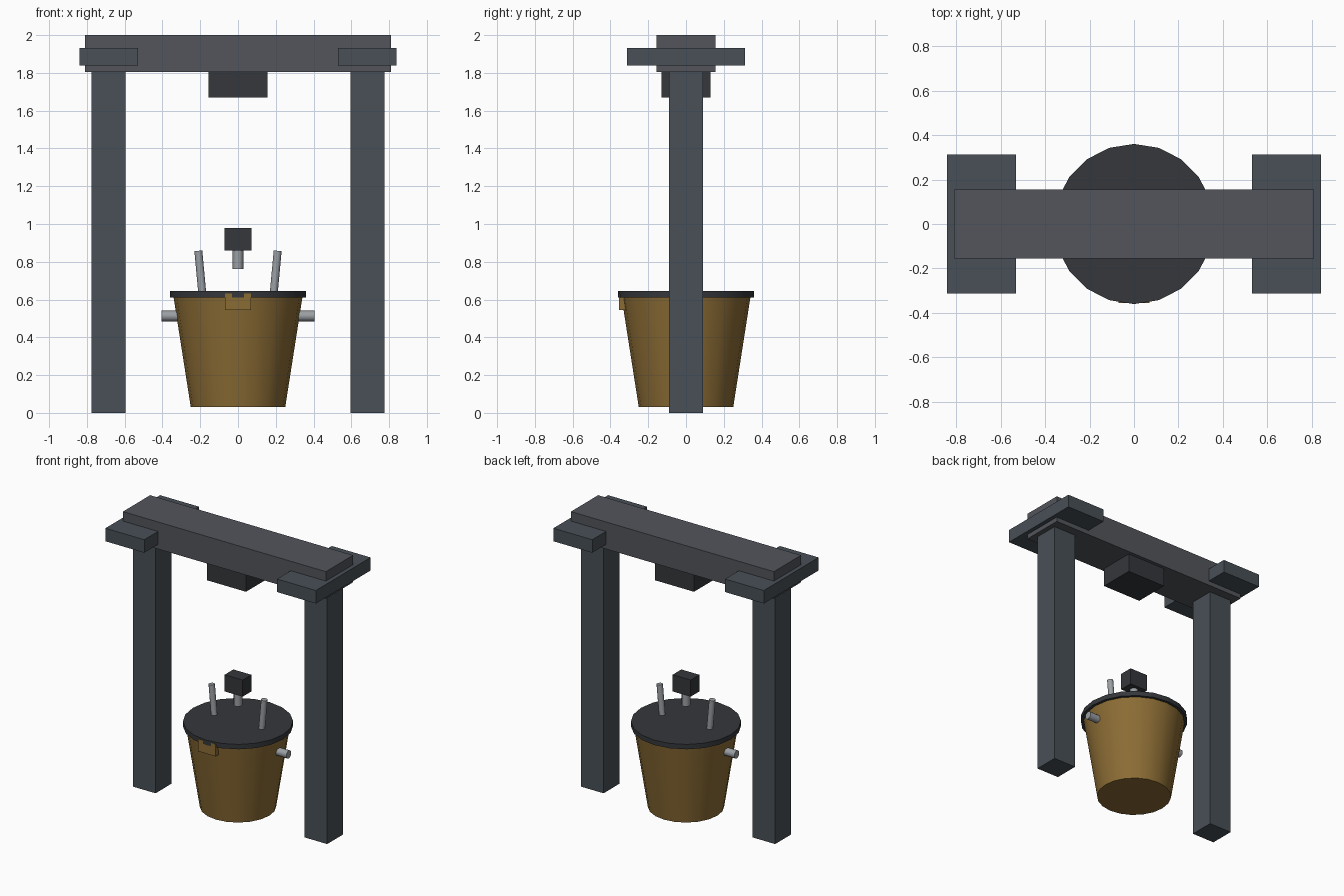
import bpy, math
from mathutils import Vector

if "Cube" in bpy.data.objects:
    bpy.data.objects.remove(bpy.data.objects["Cube"])


def material(name, rgb):
    m = bpy.data.materials.new(name)
    m.diffuse_color = (*rgb, 1)
    m.use_nodes = True
    m.node_tree.nodes["Principled BSDF"].inputs["Base Color"].default_value = m.diffuse_color
    return m


POST = material("slate_steel", (0.065, 0.08, 0.095))
BEAM = material("grey_steel", (0.085, 0.09, 0.105))
DARK = material("dark_steel", (0.035, 0.038, 0.043))
BRONZE = material("bronze", (0.26, 0.15, 0.035))
METAL = material("bright_metal", (0.33, 0.35, 0.37))


def box(name, lo, hi, mat):
    lo, hi = Vector(lo), Vector(hi)
    bpy.ops.mesh.primitive_cube_add(size=1, location=(lo + hi) / 2)
    o = bpy.context.object
    o.name = name
    o.scale = hi - lo
    bpy.ops.object.transform_apply(location=False, rotation=False, scale=True)
    o.data.materials.append(mat)
    return o


def round_part(name, a, b, r1, r2, sides, mat):
    # tapered cylinder from point a (radius r1) to point b (radius r2)
    a, b = Vector(a), Vector(b)
    d = b - a
    bpy.ops.mesh.primitive_cone_add(vertices=sides, radius1=r1, radius2=r2,
                                    depth=d.length, location=(a + b) / 2)
    o = bpy.context.object
    o.name = name
    o.rotation_euler = Vector((0, 0, 1)).rotation_difference(d).to_euler()
    o.data.materials.append(mat)
    bpy.ops.object.shade_smooth_by_angle(angle=math.radians(35))
    return o


# Gantry: cross beam and the block hanging under it
box("cross_beam", (-0.81, -0.155, 1.805), (0.81, 0.155, 2.0), BEAM)
box("hoist_block", (-0.155, -0.13, 1.67), (0.155, 0.13, 1.81), DARK)

# Paired parts on both sides
for side, s in (("left", -1), ("right", 1)):
    x0, x1 = sorted((s * 0.595, s * 0.775))
    box(side + "_post", (x0, -0.09, 0), (x1, 0.09, 1.81), POST)
    x0, x1 = sorted((s * 0.53, s * 0.84))
    box(side + "_cap", (x0, -0.312, 1.838), (x1, 0.312, 1.932), POST)
    round_part(side + "_trunnion", (s * 0.28, 0, 0.513), (s * 0.405, 0, 0.513),
               0.028, 0.028, 12, METAL)
    round_part(side + "_bail_rod", (s * 0.188, 0, 0.62), (s * 0.21, 0, 0.858),
               0.021, 0.021, 12, METAL)

# Tapered bucket with lid and pouring lip
round_part("bucket", (0, 0, 0.03), (0, 0, 0.625), 0.25, 0.343, 20, BRONZE)
round_part("lid", (0, 0, 0.61), (0, 0, 0.645), 0.36, 0.36, 20, DARK)
box("pouring_lip", (-0.07, -0.355, 0.545), (0.07, -0.29, 0.633), BRONZE)

# Hook block and shank above the lid
box("hook_block", (-0.072, -0.05, 0.86), (0.072, 0.05, 0.98), DARK)
round_part("hook_shank", (0, 0, 0.763), (0, 0, 0.87), 0.028, 0.028, 12, METAL)
